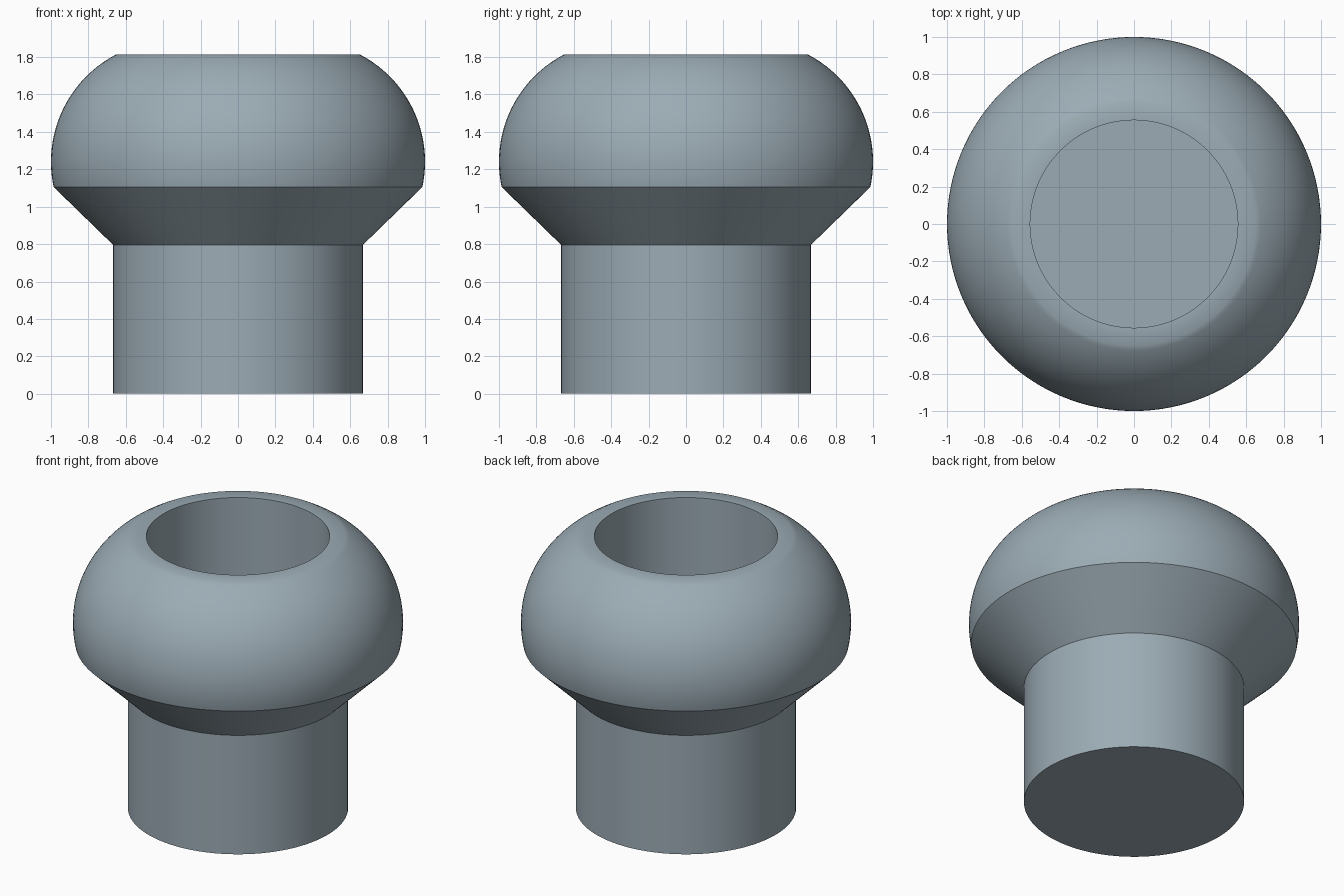
import bpy, bmesh, math
from mathutils import Matrix, Vector

if "Cube" in bpy.data.objects:
    bpy.data.objects.remove(bpy.data.objects["Cube"])

SEGMENTS = 128

# single blue-grey finish
finish = bpy.data.materials.new("blue_grey")
finish.diffuse_color = (0.33, 0.41, 0.46, 1.0)
finish.use_nodes = True
finish.node_tree.nodes["Principled BSDF"].inputs["Base Color"].default_value = finish.diffuse_color


def arc(cx, cz, r, start, end, steps):
    """Points along a circular arc, as (radius, height)."""
    return [(cx + r * math.cos(start + (end - start) * i / steps),
             cz + r * math.sin(start + (end - start) * i / steps))
            for i in range(steps + 1)]


# stem, flared underside, rounded shoulder, flat rim and deep bore
shoulder = arc(0.353, 1.24, 0.647, math.radians(-12), math.radians(62.7), 28)
profile = [(0, 0), (0.667, 0), (0.667, 0.795)] + shoulder
profile += [(0.555, shoulder[-1][1]), (0.555, 0.11), (0, 0.11)]

# revolve the profile into a hollow knob
bm = bmesh.new()
verts = [bm.verts.new((r, 0, z)) for r, z in profile]
edges = [bm.edges.new(pair) for pair in zip(verts, verts[1:])]
bmesh.ops.spin(bm, geom=verts + edges, cent=(0, 0, 0), axis=(0, 0, 1),
               angle=math.tau, steps=SEGMENTS, use_merge=True)
bmesh.ops.remove_doubles(bm, verts=bm.verts, dist=0.0001)
bmesh.ops.recalc_face_normals(bm, faces=bm.faces)

mesh = bpy.data.meshes.new("hollow_knob")
bm.to_mesh(mesh)
bm.free()
mesh.materials.append(finish)
knob = bpy.data.objects.new("hollow_knob", mesh)
bpy.context.collection.objects.link(knob)

# smooth curves, crisp rims
bpy.context.view_layer.objects.active = knob
knob.select_set(True)
bpy.ops.object.shade_smooth_by_angle(angle=math.radians(30))
